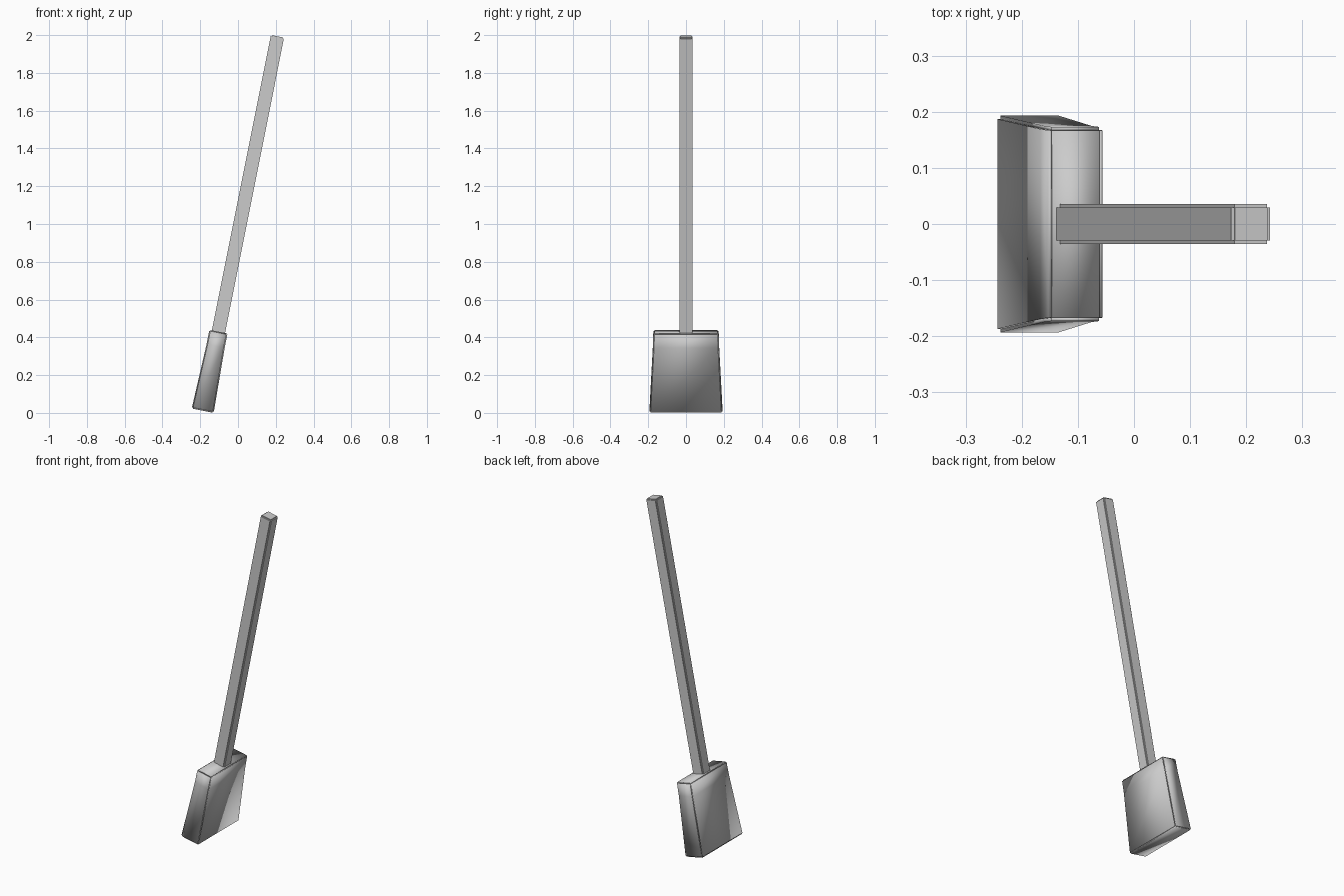
import bpy, bmesh, math
from mathutils import Matrix

if "Cube" in bpy.data.objects:
    bpy.data.objects.remove(bpy.data.objects["Cube"])

SKIN = 0.006                      # thickness of the separate face panels
TILT = (Matrix.Translation((-0.187, 0, 0.0115))
        @ Matrix.Rotation(math.radians(11.3), 4, 'Y'))


def panelled_prism(name, rings, smooth):
    """Rectangular loft through rings of (half depth x, half width y, height)."""
    bm = bmesh.new()
    loops = [[bm.verts.new((sx * hx, sy * hy, z))
              for sx, sy in ((-1, -1), (1, -1), (1, 1), (-1, 1))]
             for hx, hy, z in rings]
    for a, b in zip(loops, loops[1:]):
        for i in range(4):
            j = (i + 1) % 4
            bm.faces.new((a[i], a[j], b[j], b[i]))
    bm.faces.new(loops[0][::-1])
    bm.faces.new(loops[-1])
    bm.normal_update()
    # Every side becomes its own slightly raised panel
    sharp = [e for e in bm.edges if e.calc_face_angle(0) > math.radians(40)]
    bmesh.ops.split_edges(bm, edges=sharp)
    for f in bm.faces:
        f.smooth = smooth
    bm.transform(TILT)
    mesh = bpy.data.meshes.new(name)
    bm.to_mesh(mesh)
    bm.free()
    ob = bpy.data.objects.new(name, mesh)
    bpy.context.collection.objects.link(ob)
    mod = ob.modifiers.new("panel_thickness", 'SOLIDIFY')
    mod.thickness = SKIN
    mod.offset = 1
    return ob


# Long square handle
panelled_prism("broom_handle", [(0.0295, 0.0295, 0.425), (0.0295, 0.0295, 2.015)], False)

# Flared brush with the binding block on top
panelled_prism("broom_head", [(0.053, 0.187, 0.006),
                              (0.043, 0.169, 0.349),
                              (0.043, 0.167, 0.421)], True)
